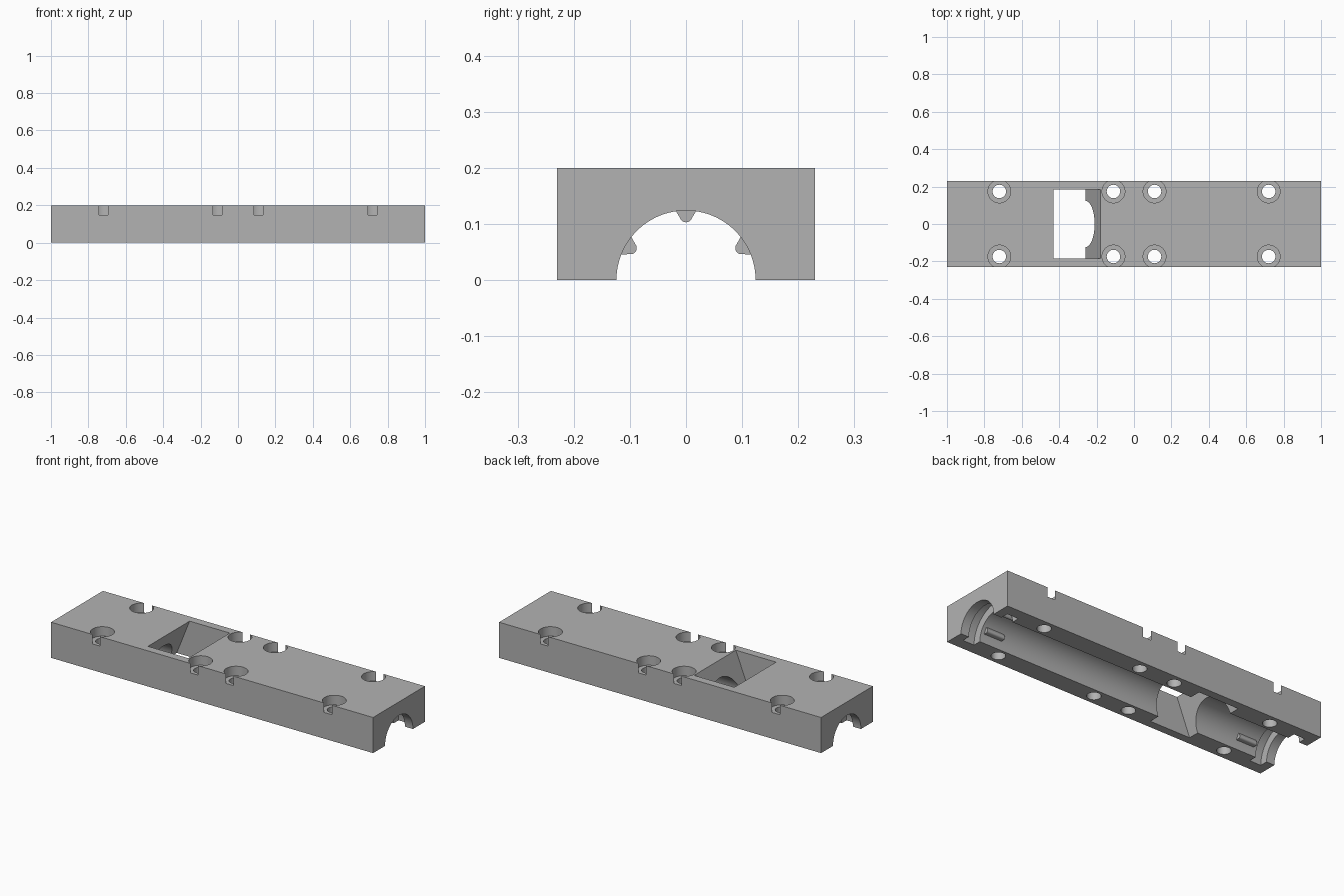
import bpy
import bmesh
from math import radians, cos, sin, pi
from mathutils import Matrix

if "Cube" in bpy.data.objects:
    bpy.data.objects.remove(bpy.data.objects["Cube"])

WIDTH, HEIGHT, BORE = 0.46, 0.2, 0.124

grey = bpy.data.materials.new("plain grey")
grey.use_nodes = True
grey.diffuse_color = (0.45, 0.45, 0.45, 1)
grey.node_tree.nodes["Principled BSDF"].inputs["Base Color"].default_value = grey.diffuse_color


def finish(name, bm):
    bmesh.ops.recalc_face_normals(bm, faces=bm.faces)
    mesh = bpy.data.meshes.new(name)
    bm.to_mesh(mesh)
    bm.free()
    mesh.materials.append(grey)
    obj = bpy.data.objects.new(name, mesh)
    bpy.context.collection.objects.link(obj)
    return obj


def cylinder(name, radius, length, centre, along_x=False, sides=48):
    bm = bmesh.new()
    turn = Matrix.Rotation(pi / 2, 4, 'Y') if along_x else Matrix()
    bmesh.ops.create_cone(bm, cap_ends=True, segments=sides, radius1=radius, radius2=radius,
                          depth=length, matrix=Matrix.Translation(centre) @ turn)
    return finish(name, bm)


def prism(name, points, offset):
    """Extrude a flat outline along an offset."""
    bm = bmesh.new()
    face = bm.faces.new([bm.verts.new(p) for p in points])
    grown = bmesh.ops.extrude_face_region(bm, geom=[face])
    moved = [v for v in grown["geom"] if isinstance(v, bmesh.types.BMVert)]
    bmesh.ops.translate(bm, verts=moved, vec=offset)
    return finish(name, bm)


def activate(obj):
    bpy.ops.object.select_all(action='DESELECT')
    obj.select_set(True)
    bpy.context.view_layer.objects.active = obj


def cut(target, cutter):
    cutter.hide_render = True
    activate(target)
    mod = target.modifiers.new("cut", 'BOOLEAN')
    mod.operation = 'DIFFERENCE'
    mod.solver = 'EXACT'
    mod.object = cutter
    bpy.ops.object.modifier_apply(modifier=mod.name)
    bpy.data.objects.remove(cutter)


# Block
bm = bmesh.new()
bmesh.ops.create_cube(bm, size=1, matrix=Matrix.Translation((0, 0, HEIGHT / 2))
                      @ Matrix.Diagonal((2, WIDTH, HEIGHT, 1)))
block = finish("block", bm)

# Long half-round channel and a wider groove near each end
cut(block, cylinder("bore_cutter", BORE, 2.2, (0, 0, 0), True, 96))
for side in (-1, 1):
    cut(block, cylinder("groove_cutter", 0.168, 0.07, (side * 0.915, 0, 0), True, 96))

# Slanted window, leaning towards the right end as it goes down
lean = 0.4
low, high = -0.05, HEIGHT + 0.05
slant = [(x + lean * (z - HEIGHT), -0.185, z)
         for x, z in ((-0.43, low), (-0.18, low), (-0.18, high), (-0.43, high))]
cut(block, prism("window_cutter", slant, (0, 0.37, 0)))

# Counterbored bolt holes that just break through the long sides
for x in (-0.72, -0.11, 0.11, 0.72):
    for y in (-0.174, 0.174):
        cut(block, cylinder("counterbore_cutter", 0.061, 0.2, (x, y, HEIGHT + 0.047)))
        cut(block, cylinder("bolt_hole_cutter", 0.036, 0.6, (x, y, 0.1), sides=32))

activate(block)
bpy.ops.object.shade_smooth_by_angle(angle=radians(30))

# Round-nosed ribs inside the channel at both ends
nose = 0.011
for start, end_name in ((0.75, "left"), (-0.86, "right")):
    for angle, place in ((30, "back"), (90, "top"), (150, "front")):
        outline = [(0.021, BORE + 0.004), (-0.021, BORE + 0.004)]
        for i in range(9):
            a = radians(200 + 17.5 * i)
            outline.append((nose * cos(a), 0.114 + nose * sin(a)))
        t = radians(angle)
        points = [(start, r * cos(t) - s * sin(t), r * sin(t) + s * cos(t)) for s, r in outline]
        rib = prism(f"{end_name}_{place}_rib", points, (0.11, 0, 0))
        activate(rib)
        bpy.ops.object.shade_smooth_by_angle(angle=radians(30))
